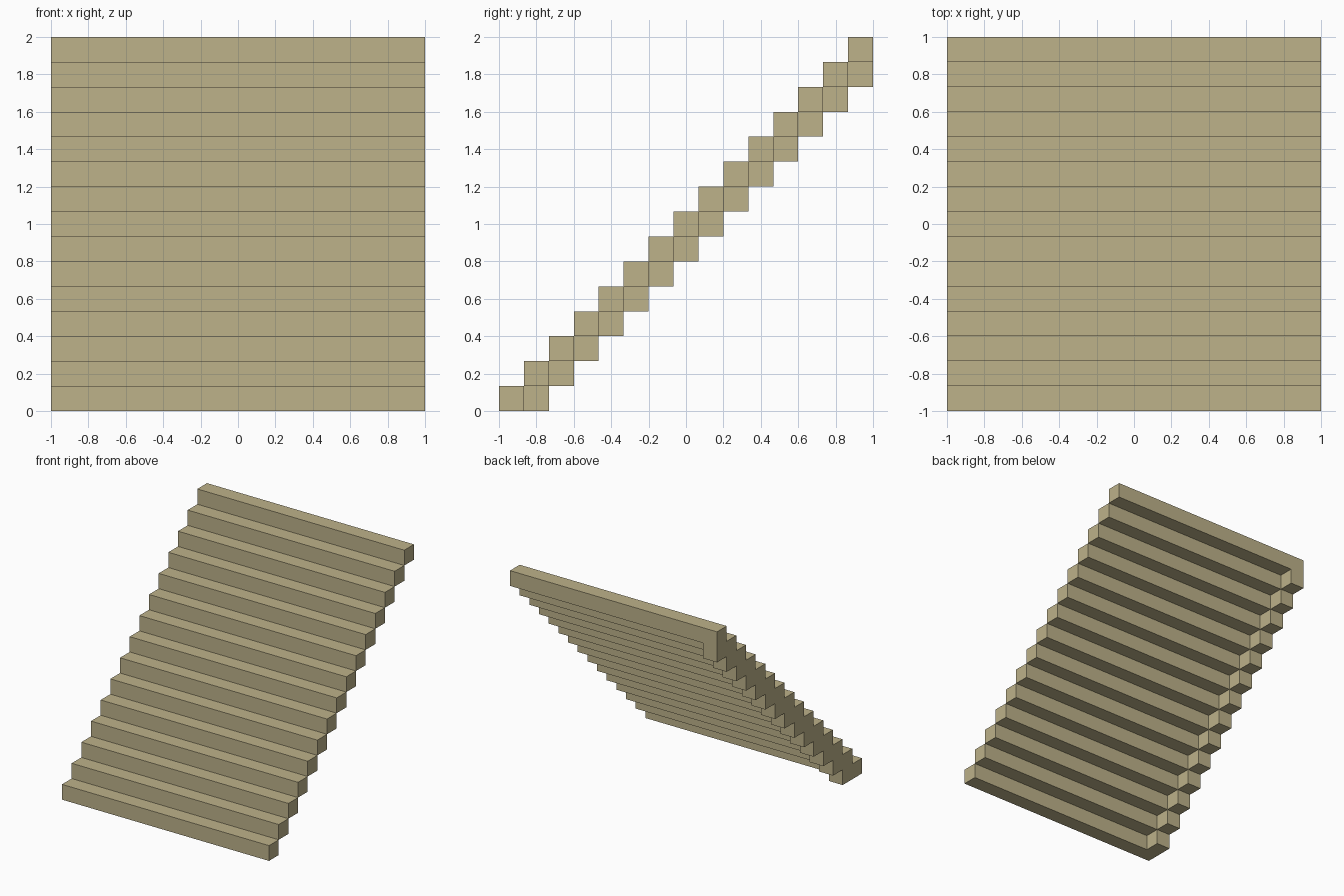
import bpy
import bmesh
from mathutils import Matrix, Vector

cube = bpy.data.objects.get("Cube")
if cube:
    bpy.data.objects.remove(cube, do_unlink=True)

STEPS = 15
UNIT = 2 / STEPS  # rise and depth of one step

wood = bpy.data.materials.new("pale_wood")
wood.use_nodes = True
colour = (0.509, 0.445, 0.254, 1)
wood.diffuse_color = colour
wood.node_tree.nodes["Principled BSDF"].inputs["Base Color"].default_value = colour


def stepped_blocks(name, count, x_min, x_max, y_start):
    """A rising diagonal row of square-section blocks."""
    bm = bmesh.new()
    for i in range(count):
        centre = Vector(((x_min + x_max) / 2,
                         y_start + (i + 0.5) * UNIT,
                         (i + 0.5) * UNIT))
        size = Matrix.Diagonal((x_max - x_min, UNIT, UNIT, 1))
        bmesh.ops.create_cube(bm, size=1, matrix=Matrix.Translation(centre) @ size)
    mesh = bpy.data.meshes.new(name)
    bm.to_mesh(mesh)
    bm.free()
    mesh.materials.append(wood)
    obj = bpy.data.objects.new(name, mesh)
    bpy.context.collection.objects.link(obj)


# Full-width treads
stepped_blocks("treads", STEPS, -1, 1, -1)

# Narrow stringer behind the treads, on the right side only
stepped_blocks("right_stringer", STEPS - 1, -1, -1 + UNIT, -1 + UNIT)
